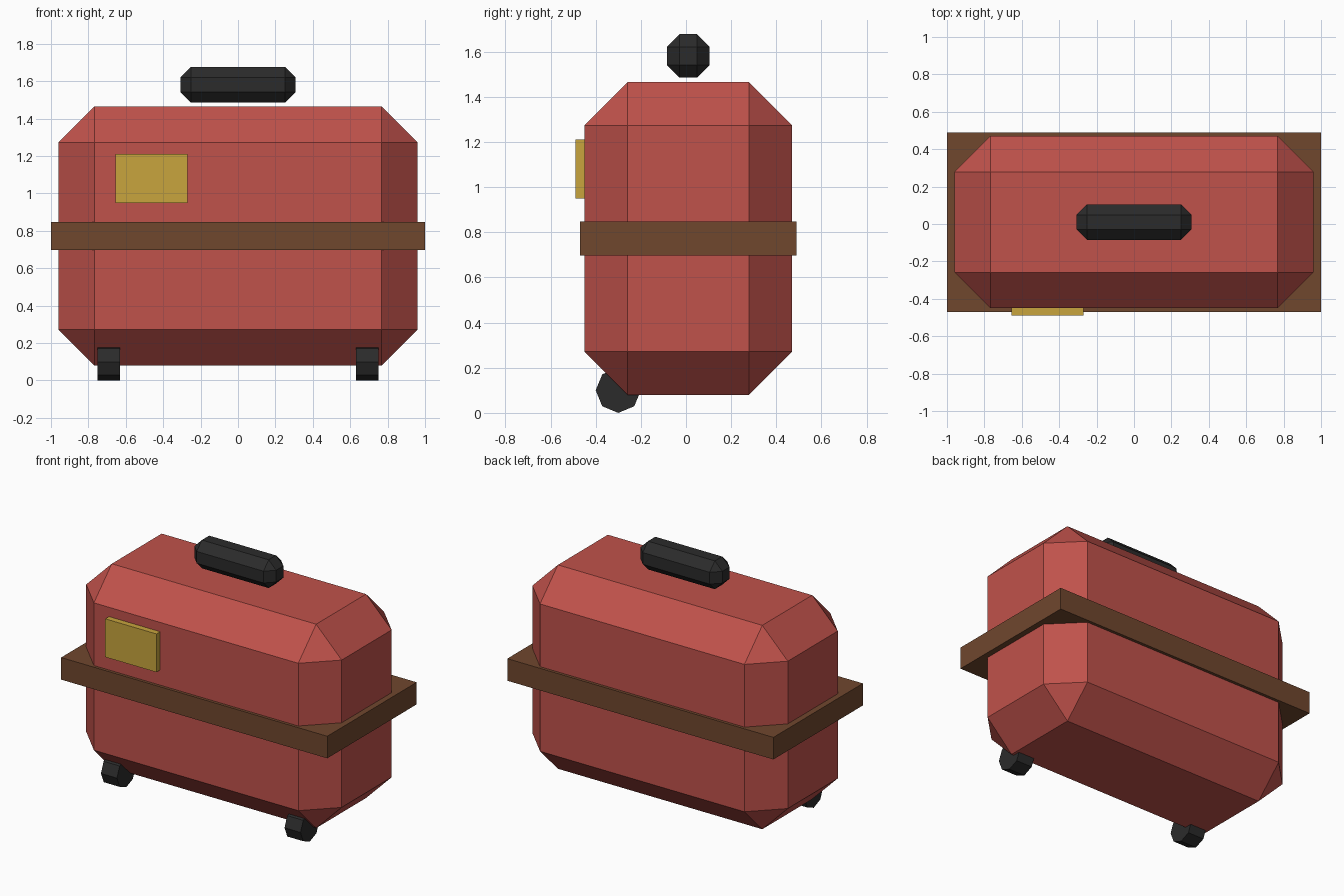
import bpy, bmesh, math
from mathutils import Matrix

if "Cube" in bpy.data.objects:
    bpy.data.objects.remove(bpy.data.objects["Cube"])


def material(name, rgb):
    m = bpy.data.materials.new(name)
    m.diffuse_color = (*rgb, 1)
    m.use_nodes = True
    m.node_tree.nodes["Principled BSDF"].inputs["Base Color"].default_value = m.diffuse_color
    return m


RED = material("red shell", (0.527, 0.084, 0.070))
BROWN = material("brown leather", (0.162, 0.063, 0.027))
BLACK = material("black rubber", (0.024, 0.024, 0.024))
GOLD = material("gold tag", (0.578, 0.376, 0.048))


def finish(name, bm, mat):
    mesh = bpy.data.meshes.new(name)
    bm.to_mesh(mesh)
    bm.free()
    mesh.materials.append(mat)
    ob = bpy.data.objects.new(name, mesh)
    bpy.context.collection.objects.link(ob)
    return ob


def box(name, lo, hi, mat, chamfer=0):
    """Box between two corners, optionally with flat chamfered edges."""
    size = [b - a for a, b in zip(lo, hi)]
    mid = [(a + b) / 2 for a, b in zip(lo, hi)]
    bm = bmesh.new()
    bmesh.ops.create_cube(bm, size=1, matrix=Matrix.Translation(mid) @ Matrix.Diagonal((*size, 1)))
    if chamfer:
        bmesh.ops.bevel(bm, geom=bm.edges[:], offset=chamfer, offset_type='OFFSET',
                        segments=1, affect='EDGES')
    return finish(name, bm, mat)


# Chamfered case, strap around it, floating grip and luggage tag
box("case", (-0.96, -0.45, 0.08), (0.96, 0.47, 1.465), RED, 0.192)
box("strap", (-1.0, -0.47, 0.697), (1.0, 0.49, 0.847), BROWN)
box("handle", (-0.307, -0.085, 1.485), (0.307, 0.105, 1.677), BLACK, 0.056)
box("tag", (-0.655, -0.49, 0.95), (-0.27, -0.44, 1.21), GOLD)

# Two eight-sided wheels under the front edge, one corner pointing down
for side, x in (("left", -0.69), ("right", 0.69)):
    bm = bmesh.new()
    bmesh.ops.create_cone(bm, cap_ends=True, segments=8, radius1=0.1, radius2=0.1, depth=0.12,
                          matrix=Matrix.Translation((x, -0.30, 0.1)) @ Matrix.Rotation(math.pi / 2, 4, 'Y'))
    finish(side + "_wheel", bm, BLACK)
